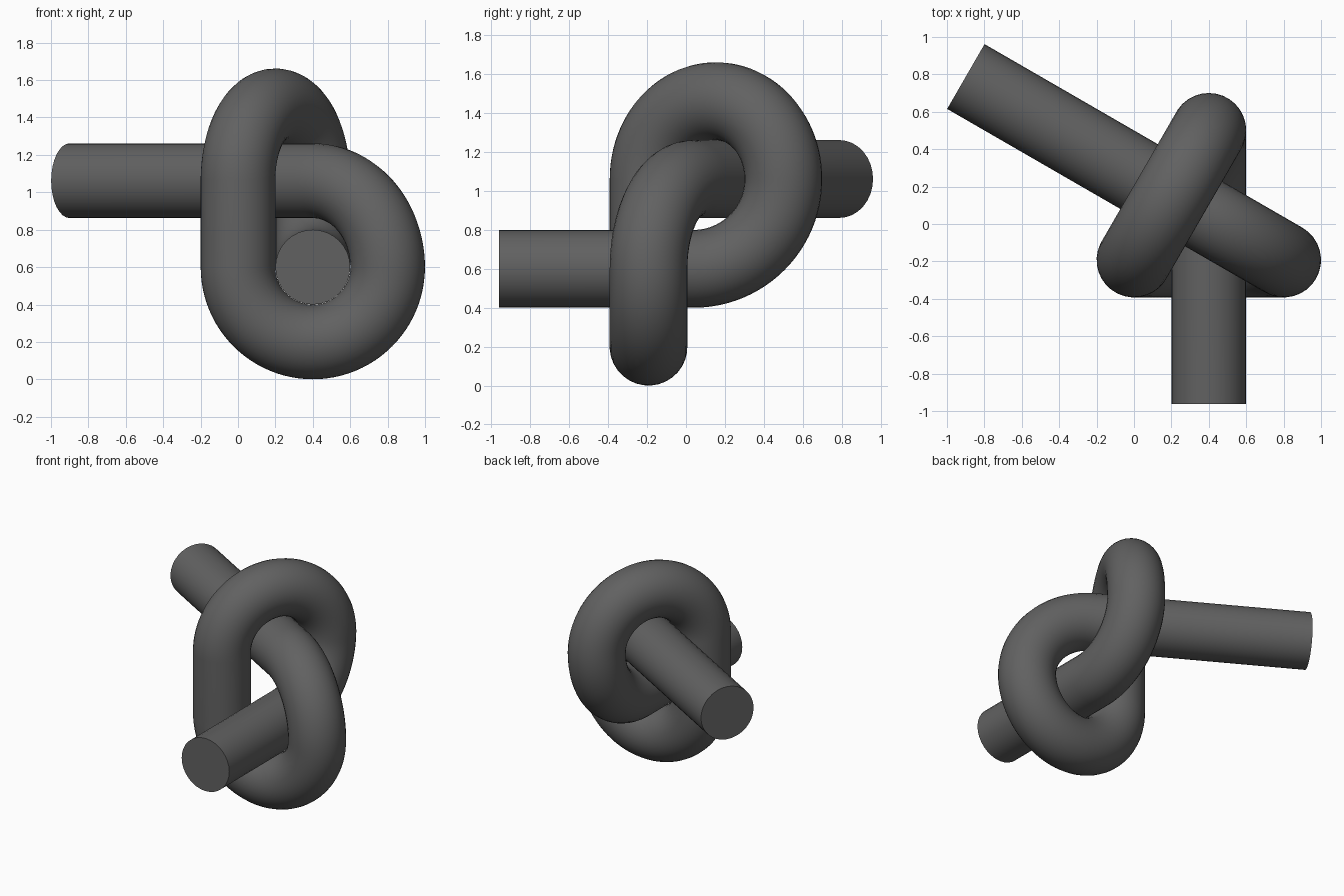
import bpy, bmesh, math
from mathutils import Vector

if "Cube" in bpy.data.objects:
    bpy.data.objects.remove(bpy.data.objects["Cube"])

R_TUBE = 0.2
R_LOOP = 0.4                              # half-circle turns
R_TURN = R_LOOP / math.cos(math.pi / 6)   # quarter-circle turns
Z0 = 0.6
Z1 = Z0 + R_TURN
Y0 = -0.1925                              # plane of the lower loop
YC = Y0 + R_LOOP * math.tan(math.pi / 6)

UP = Vector((0, 0, 1))
BACK = Vector((0, 1, 0))
RIGHT = Vector((1, 0, 0))
TAIL = Vector((-math.cos(math.pi / 6), 0.5, 0))   # direction of the back tail


def arc(centre, a, b, r, degrees, steps):
    """Points turning from axis a towards axis b."""
    out = []
    for i in range(steps + 1):
        t = math.radians(degrees) * i / steps
        out.append(centre + r * (a * math.cos(t) + b * math.sin(t)))
    return out


# centre line of the knot: front tail, rising turn, top loop, lower loop, back tail
path = [Vector((0.4, YC - 1.0, Z0))]
path += arc(Vector((0.4, YC, Z1)), -UP, BACK, R_TURN, 90, 24)
top_a, top_b = Vector((0.4, YC + R_TURN, Z1)), Vector((0, Y0, Z1))
path += arc((top_a + top_b) / 2, (top_a - top_b).normalized(), UP, R_LOOP, 180, 48)
path += arc(Vector((0.4, Y0, Z0)), -RIGHT, -UP, R_LOOP, 180, 48)
path += arc(Vector((0.8, Y0, Z0)) + TAIL * R_TURN, -TAIL, UP, R_TURN, 90, 24)
path.append(path[-1] + TAIL * 1.5)

# drop coincident neighbours where sections join
clean = [path[0]]
for p in path[1:]:
    if (p - clean[-1]).length > 1e-4:
        clean.append(p)

# sweep a round section along the centre line
curve = bpy.data.curves.new("knotted_tube", 'CURVE')
curve.dimensions = '3D'
curve.bevel_depth = R_TUBE
curve.bevel_resolution = 14
curve.use_fill_caps = True
spline = curve.splines.new('POLY')
spline.points.add(len(clean) - 1)
for sp, p in zip(spline.points, clean):
    sp.co = (*p, 1)
tube = bpy.data.objects.new("knotted_tube", curve)
bpy.context.collection.objects.link(tube)
bpy.context.view_layer.objects.active = tube
tube.select_set(True)
bpy.ops.object.convert(target='MESH')
tube = bpy.context.object

# weld the end caps, then smooth with sharp cap rims
bm = bmesh.new()
bm.from_mesh(tube.data)
bmesh.ops.remove_doubles(bm, verts=bm.verts, dist=1e-4)
bmesh.ops.recalc_face_normals(bm, faces=bm.faces)
bm.to_mesh(tube.data)
bm.free()
bpy.ops.object.shade_smooth_by_angle(angle=math.radians(40))

grey = bpy.data.materials.new("dark grey")
grey.diffuse_color = (0.12, 0.12, 0.12, 1)
grey.use_nodes = True
grey.node_tree.nodes["Principled BSDF"].inputs["Base Color"].default_value = grey.diffuse_color
tube.data.materials.clear()
tube.data.materials.append(grey)
